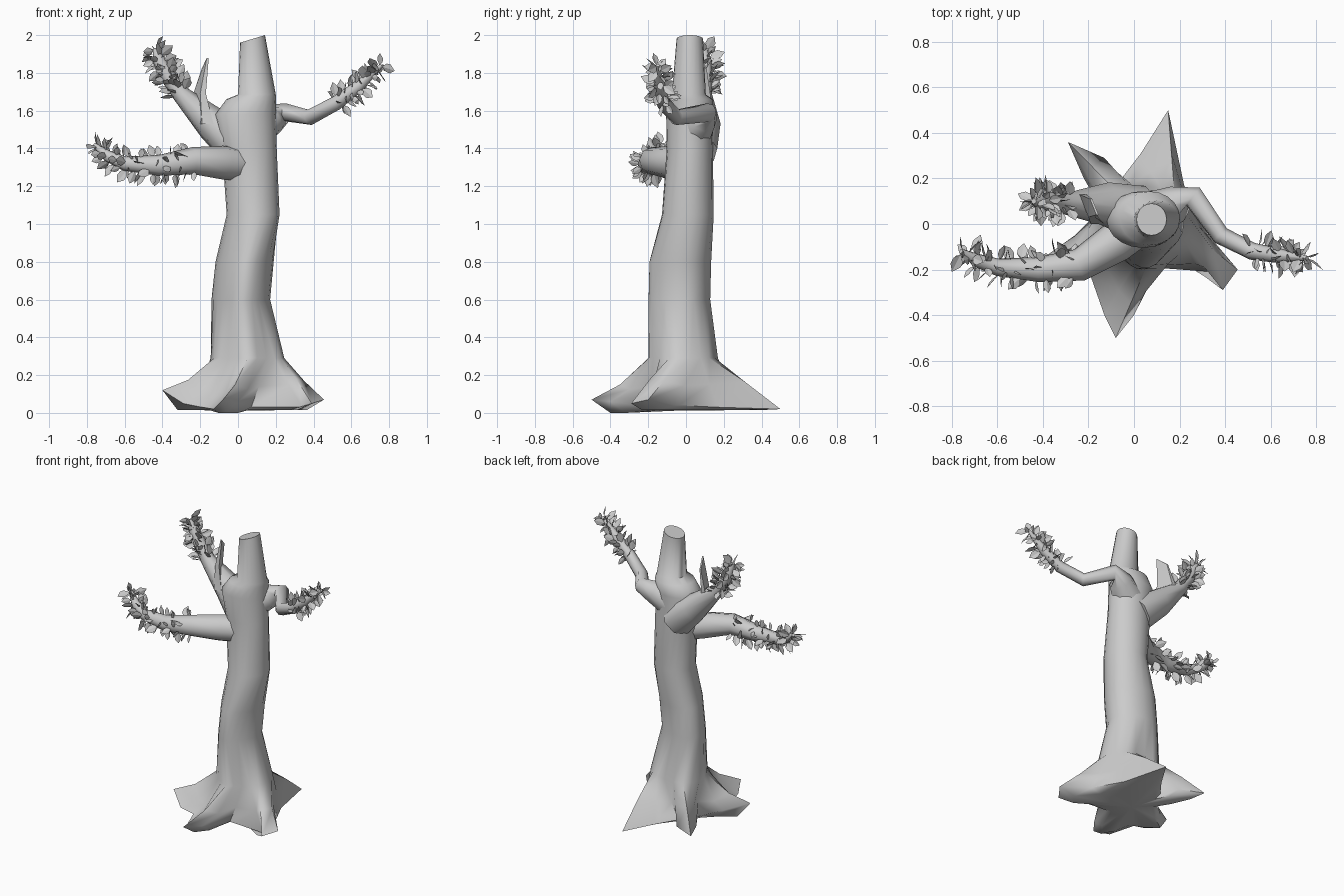
import bpy, bmesh, math, random
from mathutils import Vector, Quaternion

random.seed(4)
if "Cube" in bpy.data.objects:
    bpy.data.objects.remove(bpy.data.objects["Cube"])

grey = bpy.data.materials.new("plain grey")
grey.use_nodes = True
grey.diffuse_color = (0.6, 0.6, 0.6, 1)
grey.node_tree.nodes["Principled BSDF"].inputs["Base Color"].default_value = (0.6, 0.6, 0.6, 1)


def finish(bm, name, smooth=None):
    mesh = bpy.data.meshes.new(name)
    bm.to_mesh(mesh)
    bm.free()
    mesh.materials.append(grey)
    obj = bpy.data.objects.new(name, mesh)
    bpy.context.collection.objects.link(obj)
    if smooth:
        bpy.ops.object.select_all(action="DESELECT")
        obj.select_set(True)
        bpy.context.view_layer.objects.active = obj
        bpy.ops.object.shade_smooth_by_angle(angle=math.radians(smooth))


def loft(name, rings, smooth=50):
    """Skin a list of equal point rings and close both ends with a fan."""
    bm = bmesh.new()
    rows = [[bm.verts.new(p) for p in ring] for ring in rings]
    n = len(rows[0])
    for a, b in zip(rows, rows[1:]):
        for i in range(n):
            j = (i + 1) % n
            bm.faces.new((a[i], a[j], b[j], b[i]))
    for row in (rows[0], rows[-1]):
        hub = bm.verts.new(sum((v.co for v in row), Vector()) / n)
        for i in range(n):
            bm.faces.new((row[i], row[(i + 1) % n], hub))
    bmesh.ops.recalc_face_normals(bm, faces=bm.faces)
    finish(bm, name, smooth)


def tube(name, path, radii, sides=8):
    """Tapered limb along a path, turning its frame smoothly."""
    pts = [Vector(p) for p in path]
    side, last, rings = None, None, []
    for i, p in enumerate(pts):
        d = (pts[min(i + 1, len(pts) - 1)] - pts[max(i - 1, 0)]).normalized()
        side = d.orthogonal().normalized() if last is None else last.rotation_difference(d) @ side
        last = d
        rings.append([p + Quaternion(d, math.tau * k / sides) @ side * radii[i] for k in range(sides)])
    loft(name, rings, 60)


def leaves(name, path, radii, start, count):
    """Folded pointed leaves scattered along a limb from a given path index."""
    bm = bmesh.new()
    pts = [Vector(p) for p in path]
    lengths = [(b - a).length for a, b in zip(pts[start:], pts[start + 1:])]
    for n in range(count):
        dist, i = sum(lengths) * (n + random.random()) / count, 0
        while i < len(lengths) - 1 and dist > lengths[i]:
            dist -= lengths[i]
            i += 1
        t = min(dist / lengths[i], 1)
        a, b = pts[start + i], pts[start + i + 1]
        along = (b - a).normalized()
        out = Quaternion(along, n * 2.4 + random.uniform(-.5, .5)) @ along.orthogonal().normalized()
        r = radii[start + i] * (1 - t) + radii[start + i + 1] * t
        base = a.lerp(b, t) + out * r * 0.85
        grow = (out + along * random.uniform(-.3, 1)).normalized()
        across = Quaternion(grow, random.uniform(-1.5, 1.5)) @ along.cross(grow).normalized()
        lift = grow.cross(across)
        size = random.uniform(.055, .088)
        rib = [bm.verts.new(base + grow * size * f) for f in (0, 1)]
        for s in (-1, 1):
            edge = [bm.verts.new(base + (grow * f + across * s * w + lift * .06) * size)
                    for f, w in ((.3, .28), (.62, .29))]
            bm.faces.new([rib[0], edge[0], edge[1], rib[1]][::s])
    finish(bm, name)


# Ground outline: per root a valley, a shoulder, the tip and a shoulder
foot = [Vector(p) for p in (
    (.32, -.04, .04), (.22, .17, .03), (.15, .5, .02), (.03, .31, .03),
    (-.07, .18, .04), (-.13, .29, .05), (-.29, .36, .05), (-.22, .2, .04),
    (-.14, .07, .04), (-.26, -.05, .07), (-.4, -.15, .12), (-.29, -.23, .05),
    (-.19, -.23, .03), (-.13, -.4, .02), (-.08, -.5, .07), (0, -.4, .06),
    (.07, -.19, .03), (.34, -.21, .03), (.39, -.29, .05), (.455, -.2, .07))]
count = len(foot)


def trunk_ring(z, cx, cy, rx, ry, skew=0, taper=0, tilt=0):
    """Oval ring; skew leans it, taper narrows its front."""
    ring = []
    for i in range(count):
        a = math.radians(18) + math.tau * i / count
        x = rx * math.cos(a) * (1 + taper * math.sin(a))
        ring.append(Vector((cx + x, cy + ry * math.sin(a - skew), z + tilt * math.cos(a))))
    return ring


# Trunk with flared roots
trunk = [trunk_ring(*r) for r in (
    (.29, .05, -.015, .195, .185, .1, .15), (.6, .015, -.035, .146, .165, .15, .38),
    (.8, .035, -.03, .146, .165, .15, .35), (1.05, .08, .01, .14, .137, .05),
    (1.4, .06, .02, .145, .122), (1.58, .04, .02, .16, .125),
    (1.66, .07, .025, .132, .118), (1.685, .1, .015, .1, .09), (1.98, .077, .02, .066, .07, 0, 0, .02))]
under = [Vector((p.x * .8, p.y * .8, 0 if p.y < -.3 else .015)) for p in foot]
middle = []
for i, (p, q) in enumerate(zip(foot, trunk[0])):
    m = p.lerp(q, .5)
    m.z += (-.02, -.01, .01, -.01)[i % 4]
    if 9 <= i <= 15:  # the front roots lie lower
        m.z -= .04
    middle.append(m)
loft("trunk_and_roots", [under, foot, middle] + trunk, 65)

# Limbs: path, thickness, first leafy point, number of leaves
limbs = {
    "lower_right": ([(.07, .03, 1.31), (-.08, -.08, 1.325), (-.24, -.18, 1.335), (-.42, -.2, 1.31),
                     (-.6, -.19, 1.32), (-.69, -.16, 1.36), (-.76, -.12, 1.42)],
                    (.09, .09, .072, .055, .038, .03, .012), 2, 72),
    "upper_right": ([(.02, .05, 1.4), (-.13, .09, 1.525), (-.3, .09, 1.685), (-.37, .1, 1.78),
                     (-.42, .1, 1.87), (-.44, .1, 1.93)],
                    (.12, .095, .048, .042, .034, .012), 2, 62),
    "upper_left": ([(.06, .03, 1.48), (.19, .09, 1.56), (.26, .12, 1.59), (.38, -.05, 1.565),
                    (.52, -.12, 1.64), (.64, -.14, 1.73), (.76, -.15, 1.84)],
                   (.11, .08, .05, .042, .038, .032, .01), 4, 52),
}
for side, (path, radii, start, amount) in limbs.items():
    tube(side + "_branch", path, radii)
    leaves(side + "_leaves", path, radii, start, amount)

# Splintered blade between trunk and branch, leaning outward to the back
blade = []
for x0, x1, y0, y1, z, drop in ((-.19, -.13, 0, .11, 1.53, 0), (-.2, -.17, .03, .13, 1.69, .01),
                                (-.165, -.155, .04, .11, 1.88, .06)):
    back = (y1 - y0) * .4
    blade.append([Vector(p) for p in ((x0, y0, z), (x1, y0, z),
                                      (x1 - back, y1, z - drop), (x0 - back, y1, z - drop))])
loft("broken_blade", blade, 30)
